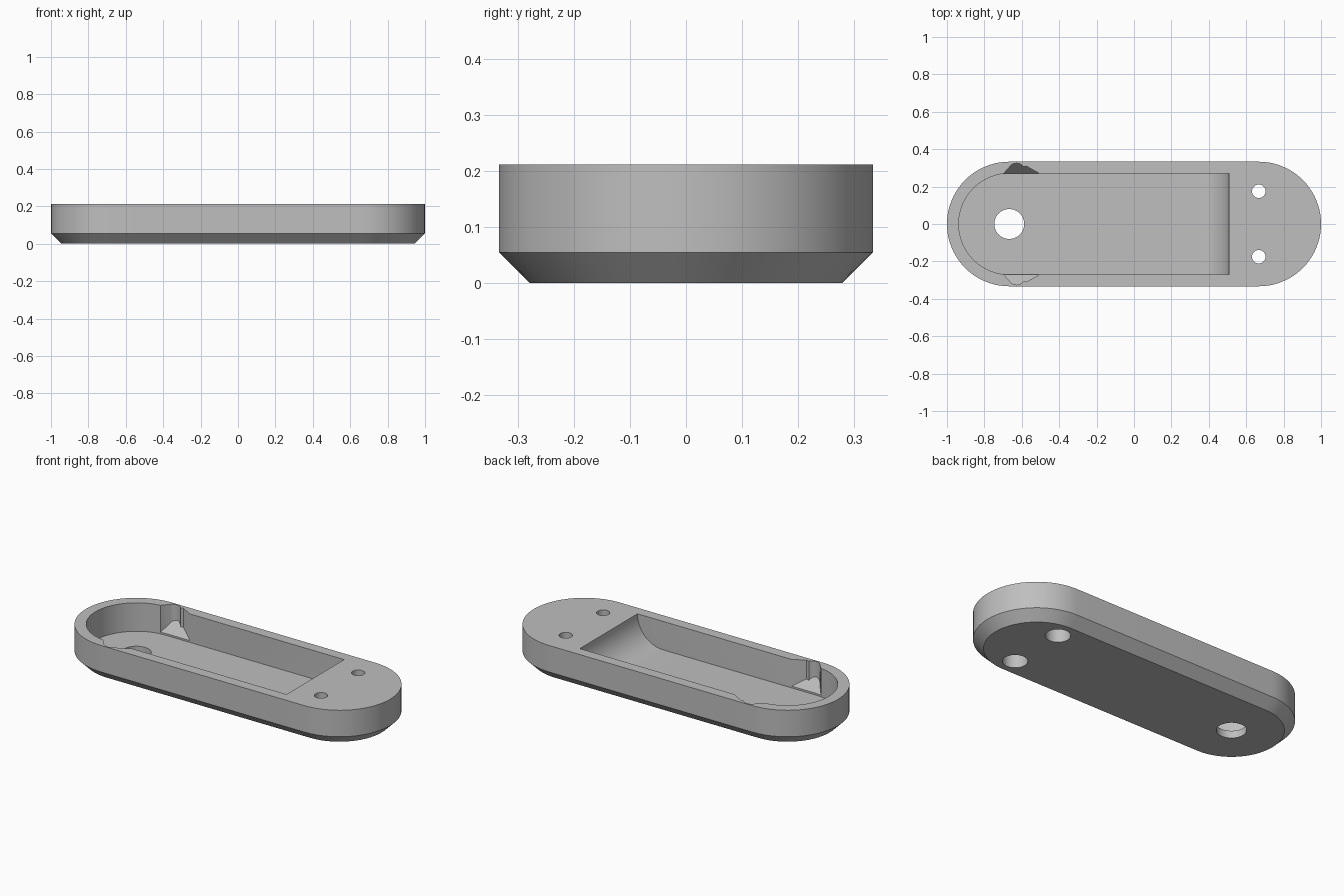
import bpy
import bmesh
from math import sin, cos, pi

if "Cube" in bpy.data.objects:
    bpy.data.objects.remove(bpy.data.objects["Cube"], do_unlink=True)

END_X = 0.667      # centres of the rounded ends
HEIGHT = 0.212
FLOOR = 0.043      # pocket floor
WALL_Y = 0.27      # pocket half width
POCKET_END = 0.508
ABOVE = 0.3        # cutters reach above the top face

grey = bpy.data.materials.new("plain grey")
grey.use_nodes = True
colour = (0.52, 0.52, 0.52, 1)
grey.diffuse_color = colour
grey.node_tree.nodes["Principled BSDF"].inputs["Base Color"].default_value = colour


def arc(cx, cy, r, start, end, n):
    steps = [start + (end - start) * i / n for i in range(n + 1)]
    return [(cx + r * cos(a), cy + r * sin(a)) for a in steps]


def loft(name, rings):
    """Closed solid through rings of equally many 3D points."""
    bm = bmesh.new()
    rows = [[bm.verts.new(p) for p in ring] for ring in rings]
    n = len(rows[0])
    bm.faces.new(rows[0][::-1])
    bm.faces.new(rows[-1])
    for low, high in zip(rows, rows[1:]):
        for i in range(n):
            j = (i + 1) % n
            bm.faces.new((low[i], low[j], high[j], high[i]))
    bmesh.ops.recalc_face_normals(bm, faces=bm.faces)
    mesh = bpy.data.meshes.new(name)
    bm.to_mesh(mesh)
    bm.free()
    mesh.materials.append(grey)
    obj = bpy.data.objects.new(name, mesh)
    bpy.context.collection.objects.link(obj)
    return obj


def at_z(outline, z):
    return [(x, y, z) for x, y in outline]


def boolean(target, cutter, operation="DIFFERENCE"):
    mod = target.modifiers.new("cut", "BOOLEAN")
    mod.operation = operation
    mod.solver = "EXACT"
    mod.object = cutter
    bpy.context.view_layer.update()
    graph = bpy.context.evaluated_depsgraph_get()
    mesh = bpy.data.meshes.new_from_object(target.evaluated_get(graph))
    target.modifiers.clear()
    target.data = mesh
    bpy.data.objects.remove(cutter, do_unlink=True)


def stadium(r):
    return arc(END_X, 0, r, -pi / 2, pi / 2, 40) + arc(-END_X, 0, r, pi / 2, 3 * pi / 2, 40)


def drill(x, y, r, bottom, top):
    ring = arc(x, y, r, 0, 2 * pi, 40)[:-1]
    boolean(body, loft("drill", [at_z(ring, bottom), at_z(ring, top)]))


# Body with rounded ends and a chamfered underside
body = loft("tray_body", [at_z(stadium(0.278), 0),
                          at_z(stadium(0.333), 0.055),
                          at_z(stadium(0.333), HEIGHT)])

# Pocket: round at one end, scooped up to the top face at the other
plan = [(0.8, -WALL_Y), (0.8, WALL_Y)] + arc(-END_X, 0, WALL_Y, pi / 2, 3 * pi / 2, 40)
pocket = loft("pocket", [at_z(plan, 0), at_z(plan, ABOVE)])
depth = HEIGHT - FLOOR
side = arc(POCKET_END - depth, HEIGHT, depth, -pi / 2, 0, 20)
side += [(POCKET_END, 0.4), (-1.2, 0.4), (-1.2, FLOOR)]
scoop = loft("scoop", [[(x, y, z) for x, z in side] for y in (-0.5, 0.5)])
boolean(pocket, scoop, "INTERSECT")
boolean(body, pocket)

# Side notches with sloping floors
INNER = 0.262
notch = [(-0.49, INNER), (-0.505, WALL_Y), (-0.575, 0.309)]
notch += arc(-0.628, 0.28, 0.045, pi / 5, 5 * pi / 6, 12)
notch += [(-0.697, WALL_Y), (-0.70, INNER)]
for s in (-1, 1):
    low = [(x, s * y, FLOOR + 0.001 + 1.2 * (y - INNER)) for x, y in notch]
    high = [(x, s * y, ABOVE) for x, y in notch]
    boolean(body, loft("notch", [low, high]))

# Large hole through the floor, and two counterbored screw holes
drill(-END_X, 0, 0.08, -0.1, 0.1)
for s in (-1, 1):
    drill(END_X, s * 0.175, 0.036, -0.1, ABOVE)
    drill(END_X, s * 0.175, 0.067, -0.1, 0.14)

# Smooth curved walls, sharp edges
bpy.ops.object.select_all(action="DESELECT")
body.select_set(True)
bpy.context.view_layer.objects.active = body
bpy.ops.object.shade_smooth_by_angle(angle=pi / 6)
